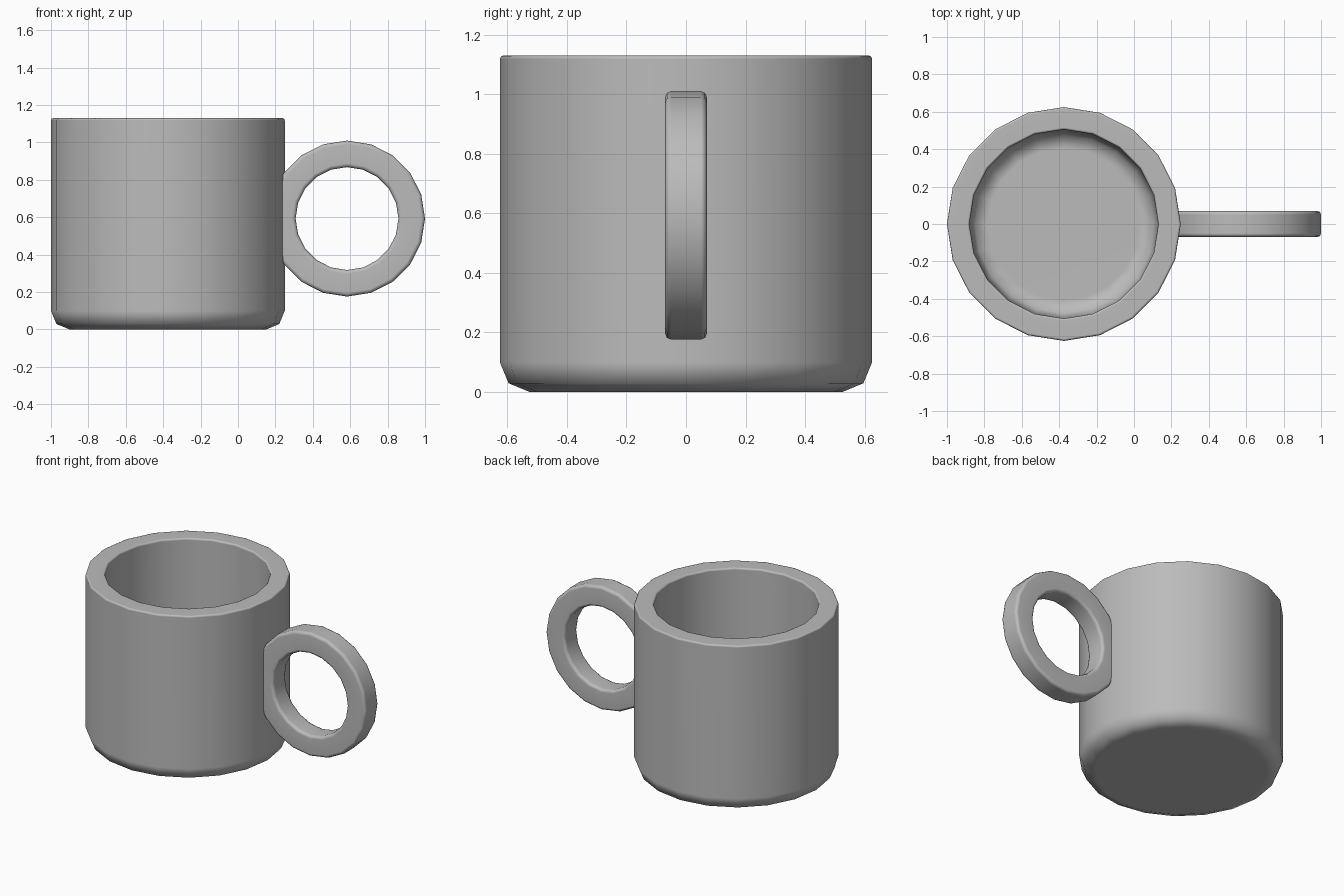
import bpy, bmesh, math
from mathutils import Matrix, Vector

cube = bpy.data.objects.get("Cube")
if cube:
    bpy.data.objects.remove(cube, do_unlink=True)

SIDES = 20

clay = bpy.data.materials.new("grey_ceramic")
clay.use_nodes = True
GREY = (0.5, 0.5, 0.5, 1)
clay.diffuse_color = GREY
clay.node_tree.nodes["Principled BSDF"].inputs["Base Color"].default_value = GREY


def rounded(profile, steps=2):
    """Round each (radius, height, bevel) corner of an open or closed profile."""
    points = []
    for i, (r, z, bevel) in enumerate(profile):
        corner = Vector((r, z))
        if bevel == 0:
            points.append(corner)
            continue
        before = Vector(profile[i - 1][:2]) - corner
        after = Vector(profile[(i + 1) % len(profile)][:2]) - corner
        a, b = before.normalized() * bevel, after.normalized() * bevel
        for s in range(steps + 1):
            t = math.pi / 2 * s / steps
            points.append(corner + a * (1 - math.sin(t)) + b * (1 - math.cos(t)))
    return points


def lathe(name, points, closed, matrix):
    """Turn a profile around the z axis; points on the axis become caps."""
    bm = bmesh.new()
    rings = []
    for r, z in points:
        rings.append([bm.verts.new((r * math.cos(a), r * math.sin(a), z))
                      for a in (math.tau * k / SIDES for k in range(SIDES))])
    pairs = list(zip(rings, rings[1:]))
    if closed:
        pairs.append((rings[-1], rings[0]))
    else:
        bm.faces.new(rings[0])
        bm.faces.new(rings[-1])
    for low, high in pairs:
        for k in range(SIDES):
            n = (k + 1) % SIDES
            bm.faces.new((low[k], low[n], high[n], high[k]))
    bmesh.ops.recalc_face_normals(bm, faces=bm.faces)
    bm.transform(matrix)
    mesh = bpy.data.meshes.new(name)
    bm.to_mesh(mesh)
    bm.free()
    mesh.materials.append(clay)
    for face in mesh.polygons:
        face.use_smooth = True
    obj = bpy.data.objects.new(name, mesh)
    bpy.context.collection.objects.link(obj)
    # Keep the large faces flat and let only the bevels blend
    obj.modifiers.new("flat_faces", "WEIGHTED_NORMAL").weight = 80
    return obj


# Cup body: rounded foot, thin rim bevel and a hollow with a rounded floor
cup = rounded([(0, 0, 0), (0.625, 0, 0.1), (0.625, 1.13, 0.012),
               (0.505, 1.13, 0.012), (0.505, 0.125, 0.1), (0, 0.125, 0)])
lathe("cup_body", cup[1:-1], False, Matrix.Translation((-0.375, 0, 0)))

# Ring handle: upright, its inner end buried in the cup wall
ring = rounded([(0.275, -0.07, 0.02), (0.417, -0.07, 0.02),
                (0.417, 0.07, 0.02), (0.275, 0.07, 0.02)])
lathe("ring_handle", ring, True,
      Matrix.Translation((0.583, 0, 0.593)) @ Matrix.Rotation(math.pi / 2, 4, "X"))
